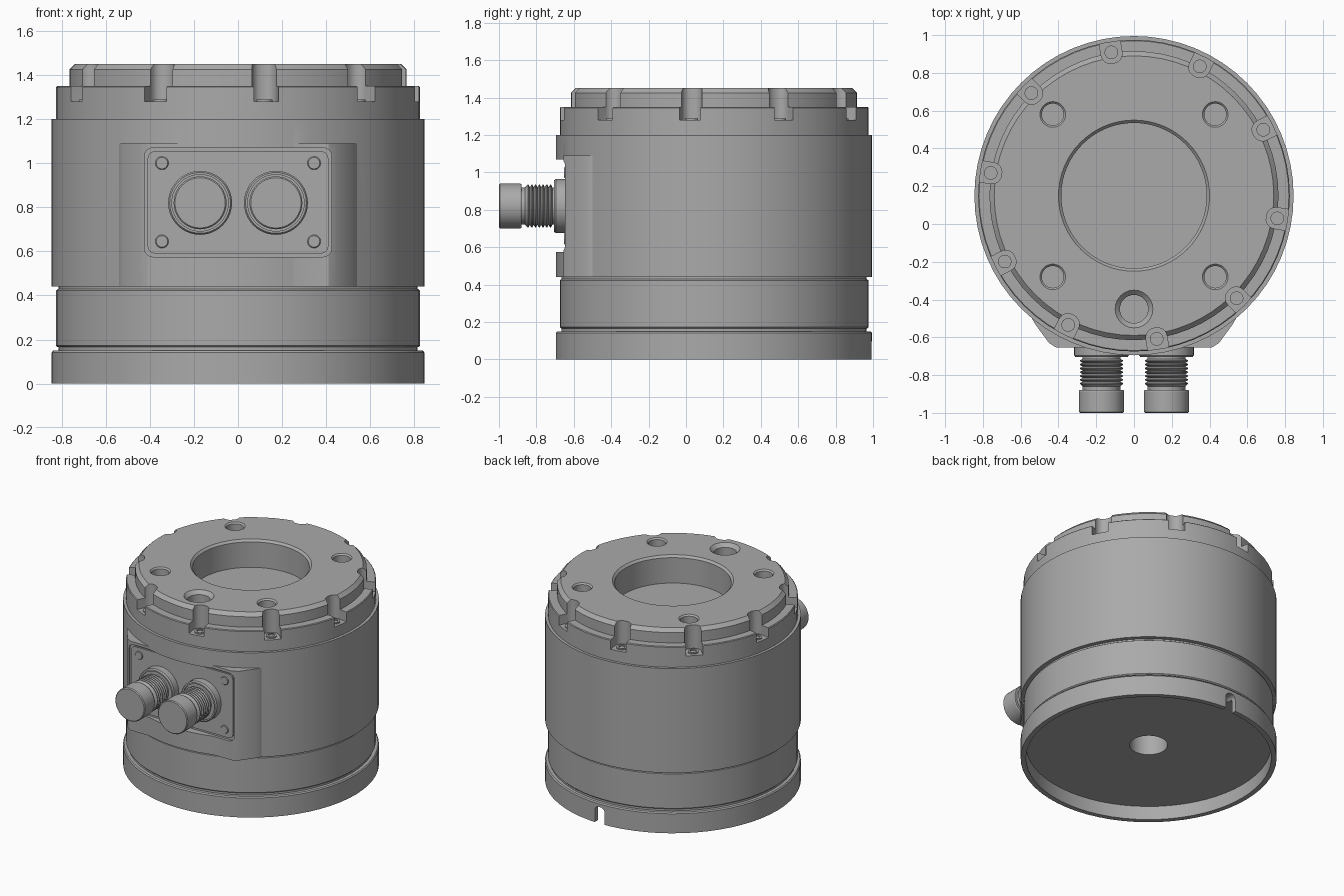
import bpy, bmesh, math
from mathutils import Matrix, Vector

cube = bpy.data.objects.get("Cube")
if cube:
    bpy.data.objects.remove(cube, do_unlink=True)

CY = 0.15          # axis of the round housing
AXIS = Matrix.Translation((0, CY, 0))
TO_FRONT = Matrix.Rotation(math.pi / 2, 4, 'X')   # local z becomes -y

metal = bpy.data.materials.new("machined grey")
metal.use_nodes = True
GREY = (0.4, 0.4, 0.4, 1)
metal.diffuse_color = GREY
metal.node_tree.nodes["Principled BSDF"].inputs["Base Color"].default_value = GREY


def finish(name, bm, matrix=None):
    if matrix:
        bm.transform(matrix)
    bmesh.ops.recalc_face_normals(bm, faces=bm.faces)
    mesh = bpy.data.meshes.new(name)
    bm.to_mesh(mesh)
    bm.free()
    mesh.materials.append(metal)
    obj = bpy.data.objects.new(name, mesh)
    bpy.context.collection.objects.link(obj)
    return obj


def lathe(name, profile, matrix=AXIS, sides=64, closed=False):
    """Turn (radius, height) points round z; ends are capped unless closed."""
    bm = bmesh.new()
    rings = []
    for r, z in profile:
        angles = [2 * math.pi * i / sides for i in range(sides)]
        rings.append([bm.verts.new((r * math.cos(a), r * math.sin(a), z)) for a in angles])
    pairs = list(zip(rings, rings[1:]))
    if closed:
        pairs.append((rings[-1], rings[0]))
    else:
        bm.faces.new(rings[0])
        bm.faces.new(rings[-1])
    for a, b in pairs:
        for i in range(sides):
            j = (i + 1) % sides
            bm.faces.new((a[i], a[j], b[j], b[i]))
    return finish(name, bm, matrix)


def prism(name, outline, low, high, matrix=None):
    """Extrude an xy outline between two heights."""
    bm = bmesh.new()
    face = bm.faces.new([bm.verts.new((x, y, low)) for x, y in outline])
    out = bmesh.ops.extrude_face_region(bm, geom=[face])
    top = [g for g in out["geom"] if isinstance(g, bmesh.types.BMVert)]
    bmesh.ops.translate(bm, verts=top, vec=(0, 0, high - low))
    return finish(name, bm, matrix)


def rounded(x0, x1, y0, y1, r, steps=6):
    """Rounded rectangle outline."""
    points = []
    for k, (cx, cy) in enumerate([(x1 - r, y1 - r), (x0 + r, y1 - r), (x0 + r, y0 + r), (x1 - r, y0 + r)]):
        for i in range(steps + 1):
            a = (k + i / steps) * math.pi / 2
            points.append((cx + r * math.cos(a), cy + r * math.sin(a)))
    return points


def boolean(target, tool, operation='DIFFERENCE'):
    mod = target.modifiers.new("cut", 'BOOLEAN')
    mod.operation, mod.object, mod.solver = operation, tool, 'EXACT'
    bpy.context.view_layer.objects.active = target
    bpy.ops.object.modifier_apply(modifier=mod.name)
    bpy.data.objects.remove(tool, do_unlink=True)


# Base with hollow underside and a cable slot at the back
base = lathe("base", [(0.125, 0.1), (0.81, 0.1), (0.81, 0), (0.845, 0), (0.845, 0.142),
                      (0.838, 0.15), (0.815, 0.15), (0.815, 0.167), (0.125, 0.167)], closed=True)
boolean(base, prism("slot_cutter", rounded(-0.04, 0.04, -0.1, 0.12, 0.035), -1.1, -0.92, TO_FRONT))

# Lower ring with the central bore
lathe("lower_ring", [(0.125, 0.4), (0.125, 0.165), (0.818, 0.165), (0.825, 0.172),
                     (0.825, 0.423), (0.815, 0.43), (0.815, 0.445), (0.1, 0.445)])

# Main housing with a flattened connector boss and pocket
housing = lathe("housing", [(0.845, 0.44), (0.845, 1.2)])
boss = [(0.56, -0.3), (0.54, -0.5), (0.52, -0.535), (0.45, -0.63), (0.41, -0.655)]
boss += [(-x, y) for x, y in reversed(boss)]
boolean(housing, prism("boss", boss, 0.4405, 1.09), 'UNION')
boolean(housing, prism("pocket_cutter", rounded(-0.425, 0.425, 0.575, 1.07, 0.04), 0.635, 0.9, TO_FRONT))

# Connector plate and its screws
prism("connector_plate", rounded(-0.41, 0.41, 0.59, 1.055, 0.035), 0.62, 0.645, TO_FRONT)
for x in (-0.345, 0.345):
    for z in (0.645, 1.0):
        lathe("plate_screw", [(0.03, 0.63), (0.03, 0.648), (0.026, 0.652)],
              Matrix.Translation((x, 0, z)) @ TO_FRONT, 20)

# Two threaded connectors with caps
thread = []
for i in range(7):
    y = 0.715 + i * 0.02
    thread += [(0.1, y), (0.115, y + 0.007), (0.115, y + 0.011)]
connector = [(0.145, 0.63), (0.145, 0.695), (0.138, 0.705), (0.128, 0.705), (0.128, 0.695), (0.1, 0.695)]
connector += thread + [(0.1, 0.86), (0.1, 0.88), (0.116, 0.88), (0.12, 0.886), (0.12, 0.994), (0.114, 1.0)]
for x in (-0.172, 0.172):
    lathe("connector", connector, Matrix.Translation((x, 0, 0.82)) @ TO_FRONT, 40)

# Top cap with a central well
cap = lathe("top_cap", [(0.825, 1.19), (0.825, 1.345), (0.82, 1.35), (0.765, 1.35), (0.765, 1.425),
                        (0.74, 1.45), (0.4, 1.45), (0.385, 1.435), (0.385, 1.25)])

# Mounting holes
for x in (-0.43, 0.43):
    for y in (-0.43, 0.43):
        boolean(cap, lathe("hole_cutter", [(0.058, 1.3), (0.058, 1.44), (0.075, 1.457)],
                           Matrix.Translation((x, CY + y, 0)), 24))
boolean(cap, lathe("pin_hole_cutter", [(0.075, 1.3), (0.075, 1.425), (0.105, 1.455)],
                   Matrix.Translation((0, -0.45, 0)), 24))

# Edge notches, each with a socket screw
for i in range(10):
    spin = AXIS @ Matrix.Rotation(math.radians(27 + 36 * i), 4, 'Z')
    boolean(cap, prism("notch_cutter", rounded(0.71, 1.0, -0.056, 0.056, 0.05), 1.28, 1.5, spin))
    lathe("cap_screw", [(0.036, 1.27), (0.036, 1.288), (0.022, 1.288), (0.022, 1.281)],
          spin @ Matrix.Translation((0.768, 0, 0)), 20)

# Smooth shading with sharp edges
bpy.ops.object.select_all(action='DESELECT')
for obj in bpy.context.collection.objects:
    if obj.type == 'MESH' and metal.name in obj.data.materials:
        obj.select_set(True)
        bpy.context.view_layer.objects.active = obj
bpy.ops.object.shade_smooth_by_angle(angle=math.radians(30))
